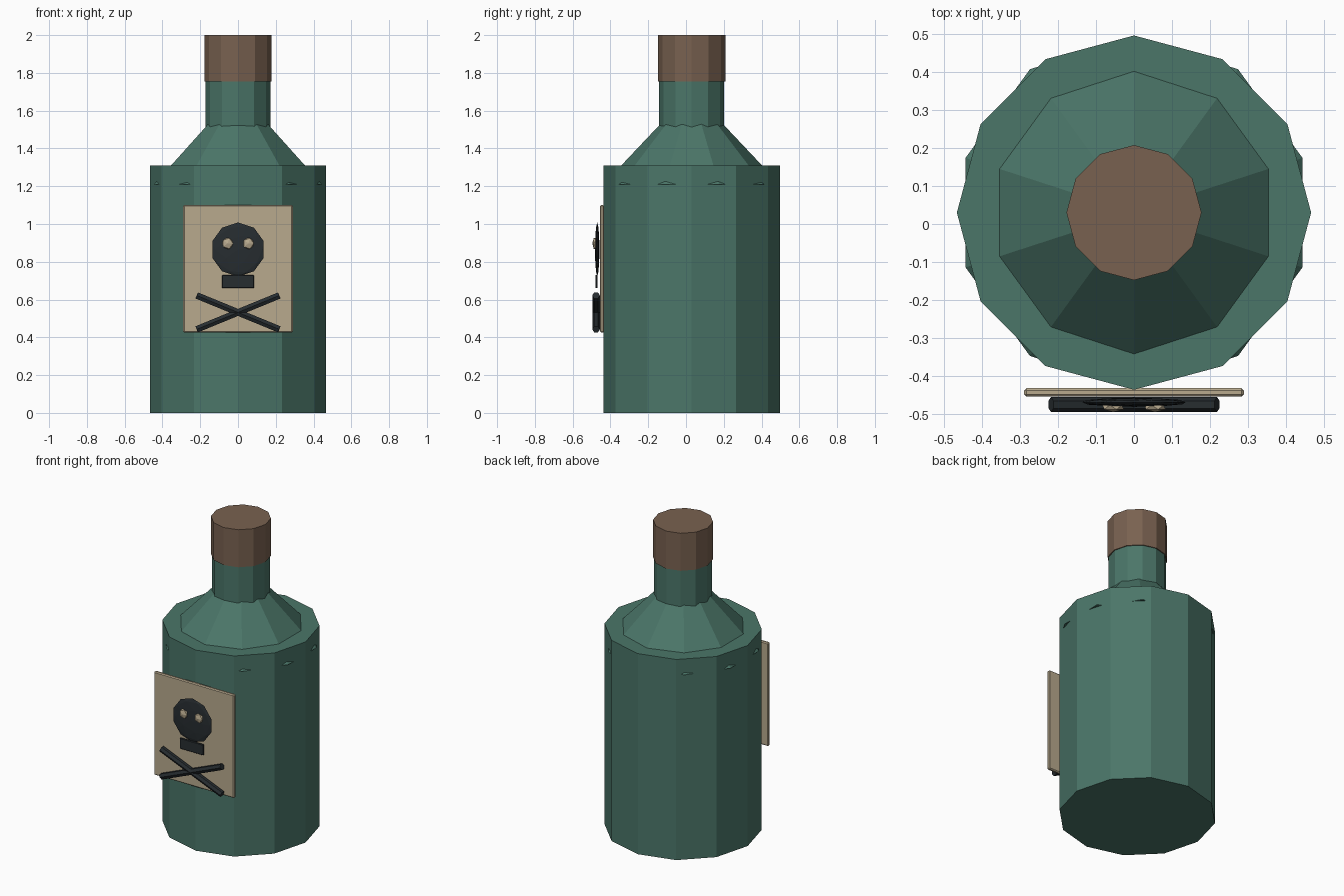
import bpy, math
from mathutils import Matrix

if "Cube" in bpy.data.objects:
    bpy.data.objects.remove(bpy.data.objects["Cube"])

def material(name, rgb):
    m = bpy.data.materials.new(name)
    m.diffuse_color = (*rgb, 1)
    m.use_nodes = True
    m.node_tree.nodes["Principled BSDF"].inputs["Base Color"].default_value = m.diffuse_color
    return m

GLASS = material("green_glass", (0.07, 0.18, 0.14))
CORK = material("cork_brown", (0.19, 0.12, 0.08))
PAPER = material("label_cream", (0.48, 0.40, 0.27))
INK = material("dark_ink", (0.02, 0.026, 0.03))
AXIS_Y = 0.03  # bottle axis sits slightly behind the origin

def finish(name, mat):
    ob = bpy.context.object
    ob.name = ob.data.name = name
    ob.data.materials.append(mat)
    return ob

def turned(name, sides, r0, r1, z0, z1, mat):
    bpy.ops.mesh.primitive_cone_add(vertices=sides, radius1=r0, radius2=r1, depth=z1 - z0,
                                    location=(0, AXIS_Y, (z0 + z1) / 2))
    return finish(name, mat)

def box(name, size, loc, bevel, mat):
    bpy.ops.mesh.primitive_cube_add(size=1, location=loc)
    ob = finish(name, mat)
    ob.data.transform(Matrix.Diagonal((*size, 1)))
    b = ob.modifiers.new("bevel", 'BEVEL')
    b.width, b.segments = bevel, 1
    return ob

def blob(name, level, size, loc, mat):
    # ico sphere with its pole turned to the front, then flattened
    bpy.ops.mesh.primitive_ico_sphere_add(subdivisions=level, radius=1, location=loc)
    ob = finish(name, mat)
    ob.data.transform(Matrix.Diagonal((*size, 1)) @ Matrix.Rotation(math.pi / 2, 4, 'X'))
    return ob

# Bottle: body, ten-sided shoulder, neck and cork
turned("body", 12, 0.467, 0.467, 0, 1.31, GLASS)
turned("shoulder", 10, 0.467, 0.163, 1.21, 1.532, GLASS)
turned("neck", 12, 0.172, 0.172, 1.45, 1.78, GLASS)
turned("cork", 12, 0.178, 0.178, 1.755, 2.0, CORK)

# Paper label
box("label", (0.58, 0.022, 0.675), (0, -0.444, 0.7625), 0.006, PAPER)

# Skull emblem
blob("skull", 2, (0.143, 0.012, 0.143), (0, -0.470, 0.865), INK)
box("jaw", (0.17, 0.012, 0.07), (0, -0.474, 0.695), 0.003, INK)
for side, s in (("left", -1), ("right", 1)):
    blob(f"eye_{side}", 1, (0.032, 0.013, 0.033), (s * 0.055, -0.483, 0.897), PAPER)
    # Crossed bones: hexagonal rods
    bpy.ops.mesh.primitive_cylinder_add(vertices=6, radius=0.02, depth=0.473,
                                        location=(0, -0.476, 0.532),
                                        rotation=(0, s * math.radians(67.7), 0))
    finish(f"bone_{side}", INK)
